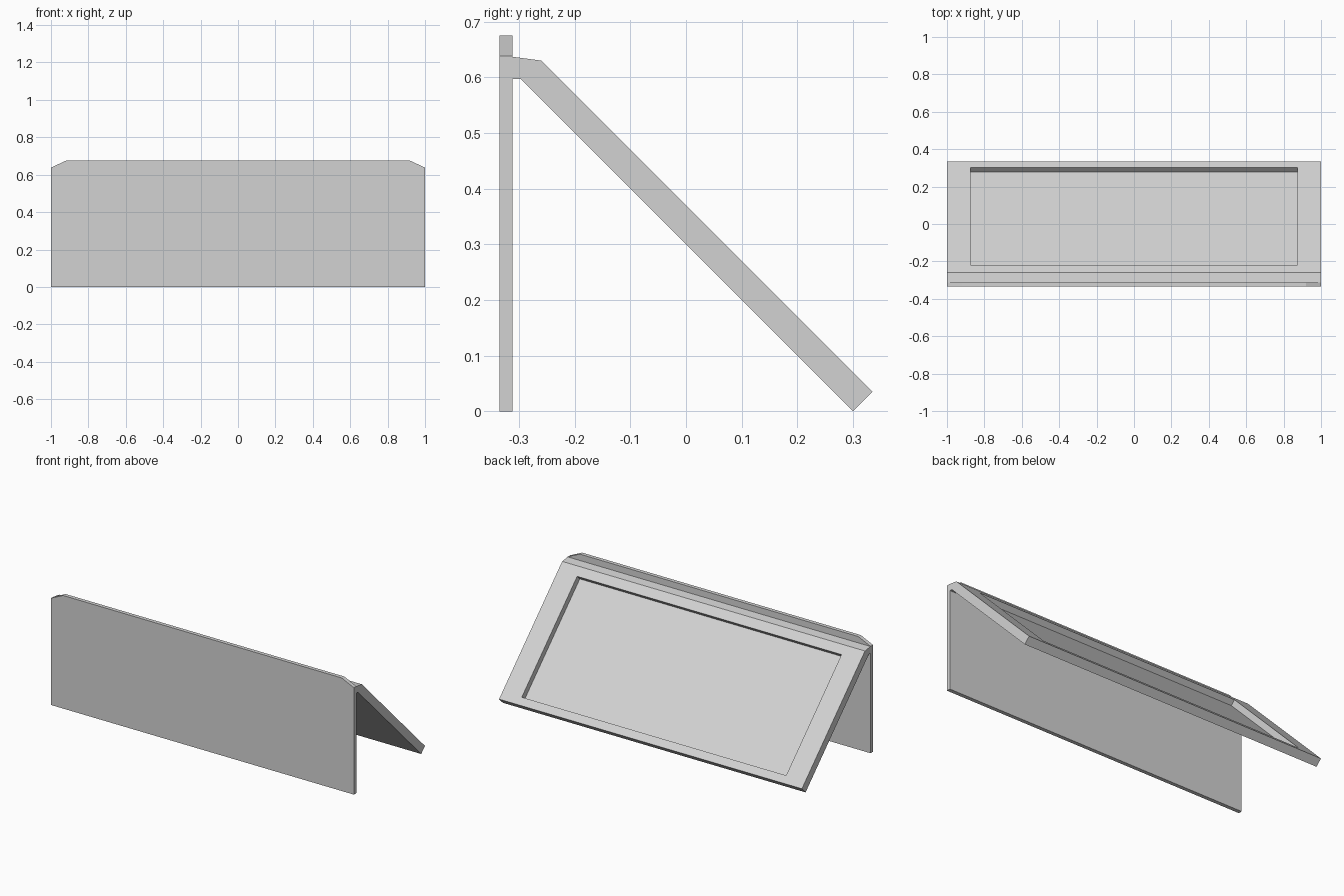
import bpy
import bmesh
from mathutils import Vector

cube = bpy.data.objects.get("Cube")
if cube:
    bpy.data.objects.remove(cube, do_unlink=True)

grey = bpy.data.materials.new("light_grey")
grey.use_nodes = True
colour = (0.65, 0.65, 0.65, 1)
grey.diffuse_color = colour
grey.node_tree.nodes["Principled BSDF"].inputs["Base Color"].default_value = colour


def prism(name, profile, offset):
    """Extrude a flat outline along the given offset into a closed solid."""
    bm = bmesh.new()
    face = bm.faces.new([bm.verts.new(p) for p in profile])
    out = bmesh.ops.extrude_face_region(bm, geom=[face])
    moved = [v for v in out["geom"] if isinstance(v, bmesh.types.BMVert)]
    bmesh.ops.translate(bm, verts=moved, vec=Vector(offset))
    bmesh.ops.recalc_face_normals(bm, faces=bm.faces)
    mesh = bpy.data.meshes.new(name)
    bm.to_mesh(mesh)
    bm.free()
    mesh.materials.append(grey)
    obj = bpy.data.objects.new(name, mesh)
    bpy.context.collection.objects.link(obj)
    return obj


def along_x(name, outline, half):
    """Prism from a (y, z) outline, centred on x."""
    return prism(name, [(-half, y, z) for y, z in outline], (2 * half, 0, 0))


# Upright front wall with clipped top corners
right_half = [(1, 0), (1, 0.638), (0.92, 0.675)]
outline = right_half + [(-x, z) for x, z in reversed(right_half)]
prism("front_wall", [(x, -0.335, z) for x, z in outline], (0, 0.023, 0))

# Leaning back panel with its bent top edge
panel = along_x("leaning_panel", [
    (-0.312, 0.637), (-0.26, 0.63), (0.335, 0.035),
    (0.3, 0), (-0.297, 0.597), (-0.312, 0.597)], 1)

# Shallow rectangular recess in the sloping face
depth = 0.025
upper, lower = (-0.22, 0.59), (0.302, 0.068)
cutter = along_x("recess_cutter", [
    (upper[0] - depth, upper[1] - depth), (upper[0] + depth, upper[1] + depth),
    (lower[0] + depth, lower[1] + depth), (lower[0] - depth, lower[1] - depth)], 0.873)
cutter.hide_render = True

cut = panel.modifiers.new("recess", "BOOLEAN")
cut.operation = "DIFFERENCE"
cut.solver = "EXACT"
cut.object = cutter
bpy.context.view_layer.objects.active = panel
bpy.ops.object.modifier_apply(modifier=cut.name)
bpy.data.objects.remove(cutter, do_unlink=True)
